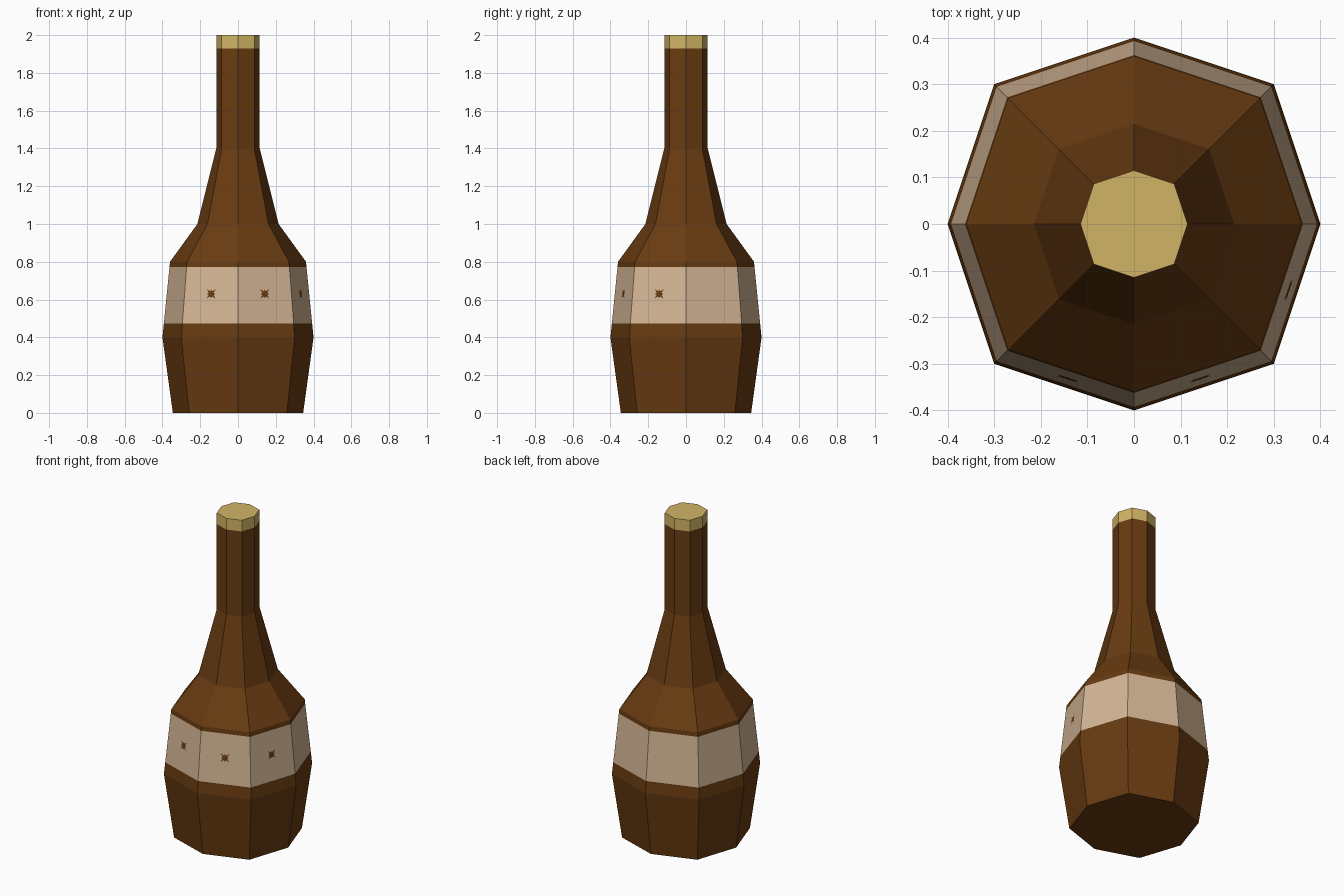
import bpy, bmesh, math
from mathutils import Vector

if "Cube" in bpy.data.objects:
    bpy.data.objects.remove(bpy.data.objects["Cube"])


def material(name, srgb):
    lin = [((c / 255 + 0.055) / 1.055) ** 2.4 for c in srgb]
    m = bpy.data.materials.new(name)
    m.diffuse_color = (*lin, 1)
    m.use_nodes = True
    m.node_tree.nodes["Principled BSDF"].inputs["Base Color"].default_value = m.diffuse_color
    return m


GLASS = material("brown glass", (104, 59, 17))
LABEL = material("beige label", (211, 181, 149))
CAP = material("gold cap", (209, 180, 101))

# Bottle outline: (radius, height)
PROFILE = [(0.345, 0), (0.4, 0.4), (0.36, 0.8), (0.215, 1.0), (0.115, 1.4), (0.115, 2.0)]
LABEL_LOW, LABEL_HIGH, CAP_LOW = 0.472, 0.773, 1.93
# Slightly squarish eight-sided section, counter-clockwise from +x
SECTION = [(1, 0), (0.75, 0.75), (0, 1), (-0.75, 0.75),
           (-1, 0), (-0.75, -0.75), (0, -1), (0.75, -0.75)]


def radius_at(z):
    for (r0, z0), (r1, z1) in zip(PROFILE, PROFILE[1:]):
        if z0 <= z <= z1:
            return r0 + (r1 - r0) * (z - z0) / (z1 - z0)


def corner(i, z):
    x, y = SECTION[i % 8]
    r = radius_at(z)
    return Vector((x * r, y * r, z))


def finish(bm, name, mats):
    me = bpy.data.meshes.new(name)
    bm.to_mesh(me)
    bm.free()
    for m in mats:
        me.materials.append(m)
    ob = bpy.data.objects.new(name, me)
    bpy.context.collection.objects.link(ob)
    return ob


# Bottle body: lofted rings, coloured by height
bm = bmesh.new()
heights = sorted([z for _, z in PROFILE] + [LABEL_LOW, LABEL_HIGH, CAP_LOW])
rings = [[bm.verts.new(corner(i, z)) for i in range(8)] for z in heights]
for a, b in zip(rings, rings[1:]):
    for i in range(8):
        j = (i + 1) % 8
        bm.faces.new((a[i], a[j], b[j], b[i]))
bm.faces.new(rings[0][::-1])
bm.faces.new(rings[-1])
for f in bm.faces:
    z = f.calc_center_median().z
    if z > CAP_LOW:
        f.material_index = 2
    elif LABEL_LOW < z < LABEL_HIGH:
        f.material_index = 1
finish(bm, "bottle", [GLASS, LABEL, CAP])

# Small burst marks on three label panels: front left, front right, right front
RADII = [0.023, 0.015, 0.036, 0.015]
for side, name in ((5, "front_left_mark"), (6, "front_right_mark"), (7, "right_mark")):
    z = 0.63
    p, q = corner(side, z), corner(side + 1, z)
    u = (q - p).normalized()
    v = (corner(side, 0.75) + corner(side + 1, 0.75)
         - corner(side, 0.5) - corner(side + 1, 0.5)).normalized()
    centre = (p + q) / 2 + u.cross(v) * 0.002
    bm = bmesh.new()
    hub = bm.verts.new(centre)
    rim = []
    for k in range(16):
        t = math.tau * k / 16
        rim.append(bm.verts.new(centre + (u * math.cos(t) + v * math.sin(t)) * RADII[k % 4]))
    for k in range(16):
        bm.faces.new((hub, rim[k], rim[(k + 1) % 16]))
    finish(bm, name, [GLASS])
